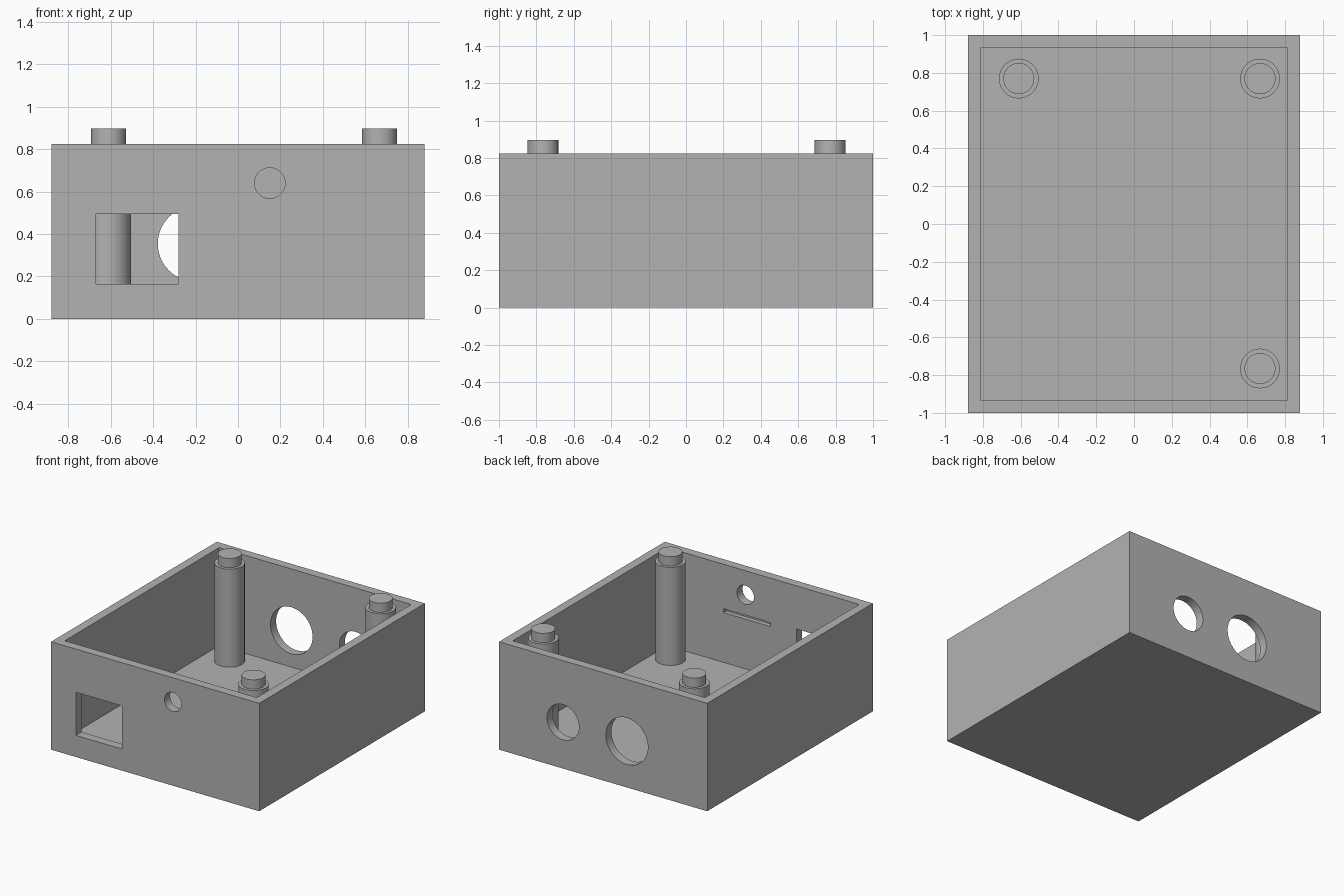
import bpy
from math import radians

if "Cube" in bpy.data.objects:
    bpy.data.objects.remove(bpy.data.objects["Cube"], do_unlink=True)

HALF_X, HALF_Y, HEIGHT = 0.88, 1.0, 0.825
WALL, FLOOR = 0.068, 0.075
INNER_FRONT = -HALF_Y + WALL

grey = bpy.data.materials.new("plain_grey")
grey.use_nodes = True
colour = (0.45, 0.45, 0.45, 1)
grey.diffuse_color = colour
grey.node_tree.nodes["Principled BSDF"].inputs["Base Color"].default_value = colour


def box(name, low, high):
    centre = [(a + b) / 2 for a, b in zip(low, high)]
    bpy.ops.mesh.primitive_cube_add(size=1, location=centre)
    ob = bpy.context.object
    ob.name = name
    ob.scale = [b - a for a, b in zip(low, high)]
    bpy.ops.object.transform_apply(location=False, rotation=False, scale=True)
    ob.data.materials.append(grey)
    return ob


def cylinder(name, radius, depth, centre, along_y=False):
    bpy.ops.mesh.primitive_cylinder_add(
        vertices=64, radius=radius, depth=depth, location=centre,
        rotation=(radians(90) if along_y else 0, 0, 0))
    ob = bpy.context.object
    ob.name = name
    ob.data.materials.append(grey)
    return ob


def combine(target, other, operation):
    # apply a boolean and discard the helper
    mod = target.modifiers.new("combine", "BOOLEAN")
    mod.operation, mod.solver, mod.object = operation, "EXACT", other
    bpy.ops.object.select_all(action="DESELECT")
    target.select_set(True)
    bpy.context.view_layer.objects.active = target
    bpy.ops.object.modifier_apply(modifier=mod.name)
    bpy.data.objects.remove(other, do_unlink=True)


def smooth(ob):
    bpy.ops.object.select_all(action="DESELECT")
    ob.select_set(True)
    bpy.context.view_layer.objects.active = ob
    bpy.ops.object.shade_smooth_by_angle(angle=radians(30))


# open-topped case
case = box("case", (-HALF_X, -HALF_Y, 0), (HALF_X, HALF_Y, HEIGHT))
cutters = [
    box("cavity", (-HALF_X + WALL, INNER_FRONT, FLOOR),
        (HALF_X - WALL, HALF_Y - WALL, HEIGHT + 0.2)),
    # front window, small round hole and shallow inner slot
    box("window", (-0.67, -1.1, 0.165), (-0.28, -0.85, 0.495)),
    cylinder("front_hole", 0.072, 0.3, (0.15, -1, 0.64), True),
    box("inner_slot", (-0.06, INNER_FRONT - 0.035, 0.455),
        (0.335, INNER_FRONT + 0.05, 0.485)),
    # two round holes through the back wall
    cylinder("large_back_hole", 0.178, 0.3, (-0.20, 1, 0.354), True),
    cylinder("small_back_hole", 0.135, 0.3, (0.34, 1, 0.354), True),
]
for cutter in cutters:
    combine(case, cutter, "DIFFERENCE")
smooth(case)

# corner posts with a stepped locating pin on top
POST_TOP, PIN_TOP = HEIGHT, 0.896
posts = {"back_right": (-0.61, 0.77), "back_left": (0.667, 0.77),
         "front_left": (0.667, -0.765)}
for corner, (x, y) in posts.items():
    bottom = FLOOR - 0.02
    post = cylinder(corner + "_post", 0.105, POST_TOP - bottom,
                    (x, y, (POST_TOP + bottom) / 2))
    pin = cylinder("pin", 0.082, PIN_TOP - POST_TOP + 0.04,
                   (x, y, (PIN_TOP + POST_TOP - 0.04) / 2))
    combine(post, pin, "UNION")
    smooth(post)
